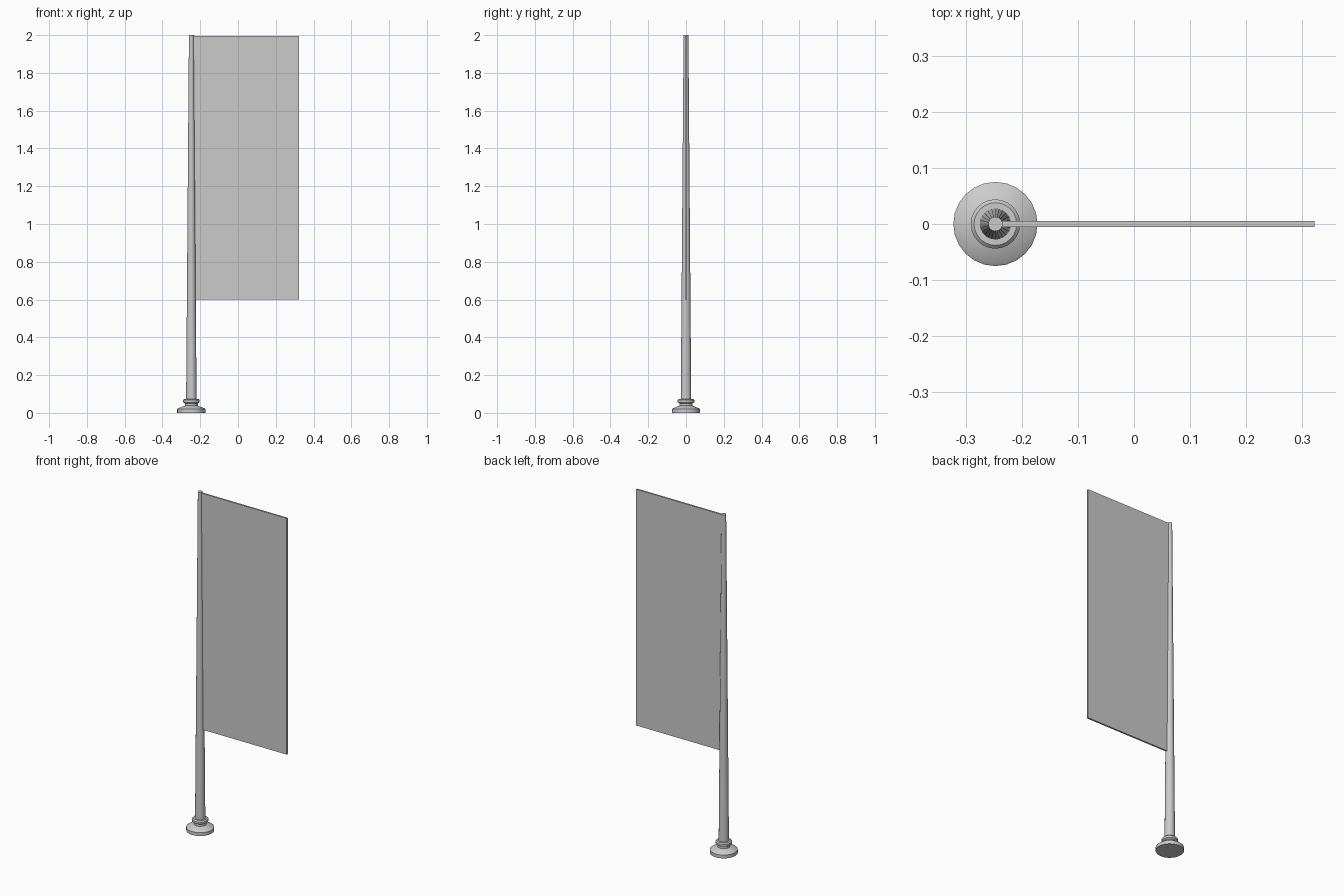
import bpy, bmesh, math

if "Cube" in bpy.data.objects:
    bpy.data.objects.remove(bpy.data.objects["Cube"])

PX = -0.247   # pole axis
SIDES = 24


def lathe(name, profile):
    """Revolve (radius, z) points around the pole axis, capped at both ends."""
    bm = bmesh.new()
    rings = []
    for r, z in profile:
        rings.append([bm.verts.new((r * math.cos(2 * math.pi * i / SIDES),
                                    r * math.sin(2 * math.pi * i / SIDES), z))
                      for i in range(SIDES)])
    for a, b in zip(rings, rings[1:]):
        for i in range(SIDES):
            j = (i + 1) % SIDES
            bm.faces.new((a[i], a[j], b[j], b[i]))
    bm.faces.new(rings[0][::-1])
    bm.faces.new(rings[-1])
    me = bpy.data.meshes.new(name)
    bm.to_mesh(me)
    bm.free()
    ob = bpy.data.objects.new(name, me)
    ob.location.x = PX
    bpy.context.collection.objects.link(ob)
    bpy.context.view_layer.objects.active = ob
    ob.select_set(True)
    bpy.ops.object.shade_smooth_by_angle(angle=math.radians(30))
    ob.select_set(False)
    return ob


# Turned foot: disc, sloped shoulder, neck and collar ring
lathe("base", [(0.075, 0.0), (0.075, 0.02), (0.07, 0.024), (0.045, 0.034),
               (0.034, 0.038), (0.034, 0.05), (0.044, 0.056),
               (0.044, 0.068), (0.038, 0.074), (0.027, 0.074)])

# Tapered pole
lathe("pole", [(0.028, 0.03), (0.0128, 2.0)])

# Thin banner panel, its inner edge sunk into the pole
x0, x1, z0, z1 = -0.24, 0.322, 0.60, 1.995
bpy.ops.mesh.primitive_cube_add(size=1, location=((x0 + x1) / 2, 0, (z0 + z1) / 2))
banner = bpy.context.object
banner.name = "banner"
banner.scale = (x1 - x0, 0.01, z1 - z0)
bpy.ops.object.transform_apply(location=False, rotation=False, scale=True)
